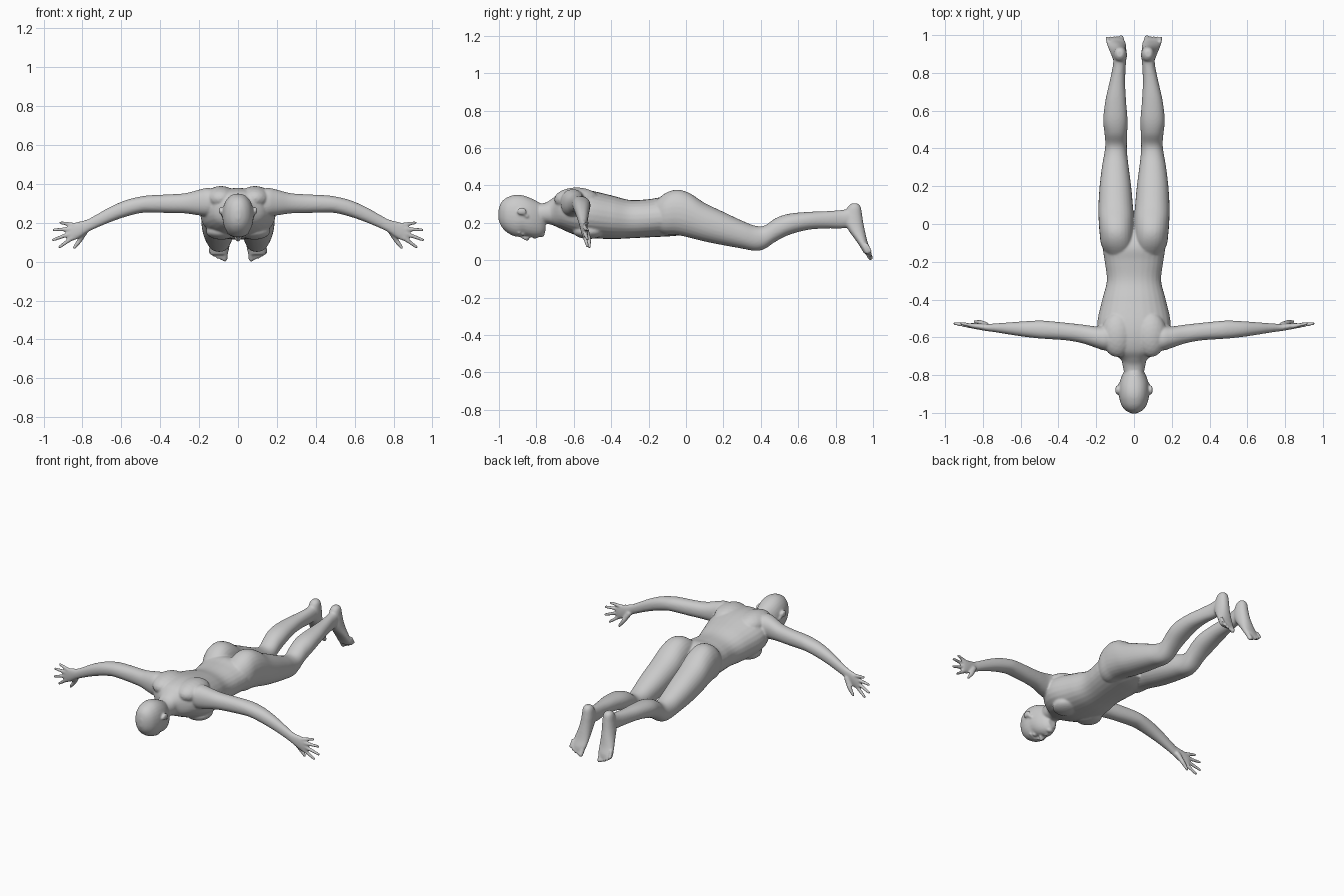
import bpy, bmesh, math
from mathutils import Vector, Matrix

bm = bmesh.new()
SIDES = 28


def spline(rows, steps=5):
    """Catmull-Rom interpolation through rows of numbers."""
    pts = [rows[0]] + list(rows) + [rows[-1]]
    out = []
    for a, b, c, d in zip(pts, pts[1:], pts[2:], pts[3:]):
        for k in range(steps):
            t = k / steps
            out.append([0.5 * (2*q + (r-p)*t + (2*p-5*q+4*r-s)*t*t + (3*q-p-3*r+s)*t**3)
                        for p, q, r, s in zip(a, b, c, d)])
    return out + [list(rows[-1])]


def loft(axis, rows, flip=1, power=2.2):
    """Rows: position on axis, then low/high limits in the two other axes."""
    rings = []
    for t, a0, a1, b0, b1 in spline(rows):
        ring = []
        for i in range(SIDES):
            ang = 2 * math.pi * i / SIDES
            c, s = math.cos(ang), math.sin(ang)
            a = (a0+a1)/2 + (a1-a0)/2 * math.copysign(abs(c)**(2/power), c)
            b = (b0+b1)/2 + (b1-b0)/2 * math.copysign(abs(s)**(2/power), s)
            x, y, z = {'x': (t, a, b), 'y': (a, t, b), 'z': (a, b, t)}[axis]
            ring.append(bm.verts.new((x * flip, y, z)))
        rings.append(ring)
    for r0, r1 in zip(rings, rings[1:]):
        for i in range(SIDES):
            j = (i + 1) % SIDES
            bm.faces.new((r0[i], r0[j], r1[j], r1[i]))
    bm.faces.new(rings[0])
    bm.faces.new(rings[-1][::-1])


def blob(center, size, flip=1):
    x, y, z = center
    m = Matrix.Translation((x * flip, y, z)) @ Matrix.Diagonal((*size, 1))
    bmesh.ops.create_icosphere(bm, subdivisions=3, radius=1, matrix=m)


def capsule(p0, r0, p1, r1, flip=1):
    """Tapered rounded rod: the hull of two balls."""
    t = bmesh.new()
    for p, r in ((p0, r0), (p1, r1)):
        bmesh.ops.create_icosphere(t, subdivisions=2, radius=r,
                                   matrix=Matrix.Translation((p[0]*flip, p[1], p[2])))
    res = bmesh.ops.convex_hull(t, input=t.verts)
    junk = [v for v in res['geom_interior'] if isinstance(v, bmesh.types.BMVert)]
    hull = {f for f in res['geom'] if isinstance(f, bmesh.types.BMFace)}
    faces = [f for f in t.faces if f in hull and not any(v in junk for v in f.verts)]
    new = {}
    for f in faces:
        for v in f.verts:
            if v not in new:
                new[v] = bm.verts.new(v.co)
        bm.faces.new([new[v] for v in f.verts])
    t.free()


def centred(rows):
    return [(y, -w, w, lo, hi) for y, w, lo, hi in rows]


# neck and torso
loft('y', centred([
    (-.80, .05, .20, .30), (-.75, .06, .195, .308), (-.715, .072, .188, .33),
    (-.67, .135, .168, .362), (-.60, .18, .138, .378), (-.52, .194, .12, .374),
    (-.40, .168, .113, .347), (-.30, .144, .117, .322), (-.20, .155, .122, .326),
    (-.12, .165, .126, .335), (-.04, .15, .132, .30), (.03, .06, .15, .24)]))

# head
loft('y', centred([
    (-1.003, .012, .22, .265), (-.99, .04, .185, .305), (-.965, .063, .155, .331),
    (-.93, .076, .133, .346), (-.90, .08, .125, .35), (-.87, .079, .131, .346),
    (-.84, .076, .125, .336), (-.81, .067, .122, .322), (-.78, .053, .126, .305),
    (-.765, .042, .135, .285), (-.752, .028, .15, .25)]))

# nose, lips and chin
capsule((0, -.885, .129), .007, (0, -.85, .114), .012)
capsule((-.017, -.811, .126), .005, (.017, -.811, .126), .005)
capsule((0, -.811, .122), .008, (0, -.797, .124), .008)
capsule((-.013, -.797, .127), .006, (.013, -.797, .127), .006)
blob((0, -.772, .139), (.022, .016, .017))

for s in (1, -1):
    # brow, eye, nostril and ear
    capsule((.012, -.895, .131), .008, (.048, -.892, .147), .009, s)
    blob((.031, -.872, .142), (.017, .010, .012), s)
    blob((.011, -.845, .121), (.008, .009, .009), s)
    capsule((.082, -.885, .262), .013, (.078, -.85, .235), .009, s)
    blob((.09, -.878, .262), (.009, .026, .02), s)

    # shoulder blade and chest muscle
    blob((.088, -.585, .325), (.085, .12, .064), s)
    blob((.085, -.52, .155), (.08, .085, .042), s)

    # leg with buttock
    loft('y', [
        (-.20, .03, .12, .17, .28), (-.12, .004, .17, .14, .352),
        (-.05, .002, .182, .135, .377), (.02, .002, .187, .12, .358),
        (.10, .006, .188, .10, .306), (.20, .015, .182, .08, .258),
        (.30, .028, .170, .062, .211), (.37, .036, .158, .05, .184),
        (.42, .038, .152, .06, .185), (.48, .036, .156, .10, .225),
        (.55, .034, .163, .135, .248), (.65, .042, .152, .162, .258),
        (.75, .047, .130, .17, .262), (.83, .044, .113, .17, .268),
        (.88, .042, .108, .18, .275), (.91, .05, .10, .20, .265)], s)

    # foot, heel to ball
    loft('z', [
        (.303, .06, .09, .885, .918), (.285, .045, .103, .865, .934),
        (.24, .038, .110, .848, .942), (.20, .038, .116, .848, .948),
        (.155, .040, .124, .872, .957), (.10, .042, .138, .912, .970),
        (.06, .046, .146, .938, .985), (.035, .055, .143, .952, .99)], s)
    # toes
    for i in range(5):
        x = .065 + i * .0185
        r = .015 if i == 0 else .0105 - i * .0004
        z = .013 + (0 if i == 0 else .002 + .002 * i * i)
        capsule((x, .968, z + .035), r, (x + .003, .986, z), r * .95, s)

    # arm and palm
    loft('x', [
        (.09, -.66, -.55, .26, .36), (.15, -.67, -.54, .235, .379),
        (.20, -.656, -.542, .238, .37), (.27, -.632, -.533, .248, .352),
        (.35, -.617, -.524, .25, .346), (.44, -.610, -.515, .252, .342),
        (.50, -.606, -.511, .25, .335), (.58, -.597, -.515, .230, .315),
        (.66, -.585, -.521, .202, .280), (.74, -.572, -.527, .168, .235),
        (.78, -.567, -.529, .147, .215), (.83, -.558, -.525, .115, .203),
        (.865, -.551, -.525, .105, .19), (.878, -.546, -.53, .115, .18)], s)
    # fingers and thumb
    for base, tip in (((.84, .188), (.912, .200)), ((.86, .168), (.948, .163)),
                      ((.86, .145), (.950, .112)), ((.85, .124), (.918, .075))):
        capsule((base[0], -.541, base[1]), .0125, (tip[0], -.527, tip[1]), .0085, s)
    capsule((.785, -.535, .16), .017, (.815, -.520, .108), .0135, s)
    capsule((.815, -.520, .108), .0135, (.842, -.517, .072), .009, s)

# fuse every part into one smooth skin
bmesh.ops.recalc_face_normals(bm, faces=bm.faces)
mesh = bpy.data.meshes.new("body")
bm.to_mesh(mesh)
bm.free()
body = bpy.data.objects.new("body", mesh)
bpy.context.collection.objects.link(body)
remesh = body.modifiers.new("fuse", 'REMESH')
remesh.mode = 'VOXEL'
remesh.voxel_size = .0055
remesh.use_smooth_shade = True
smooth = body.modifiers.new("soften", 'SMOOTH')
smooth.factor = .5
smooth.iterations = 7
